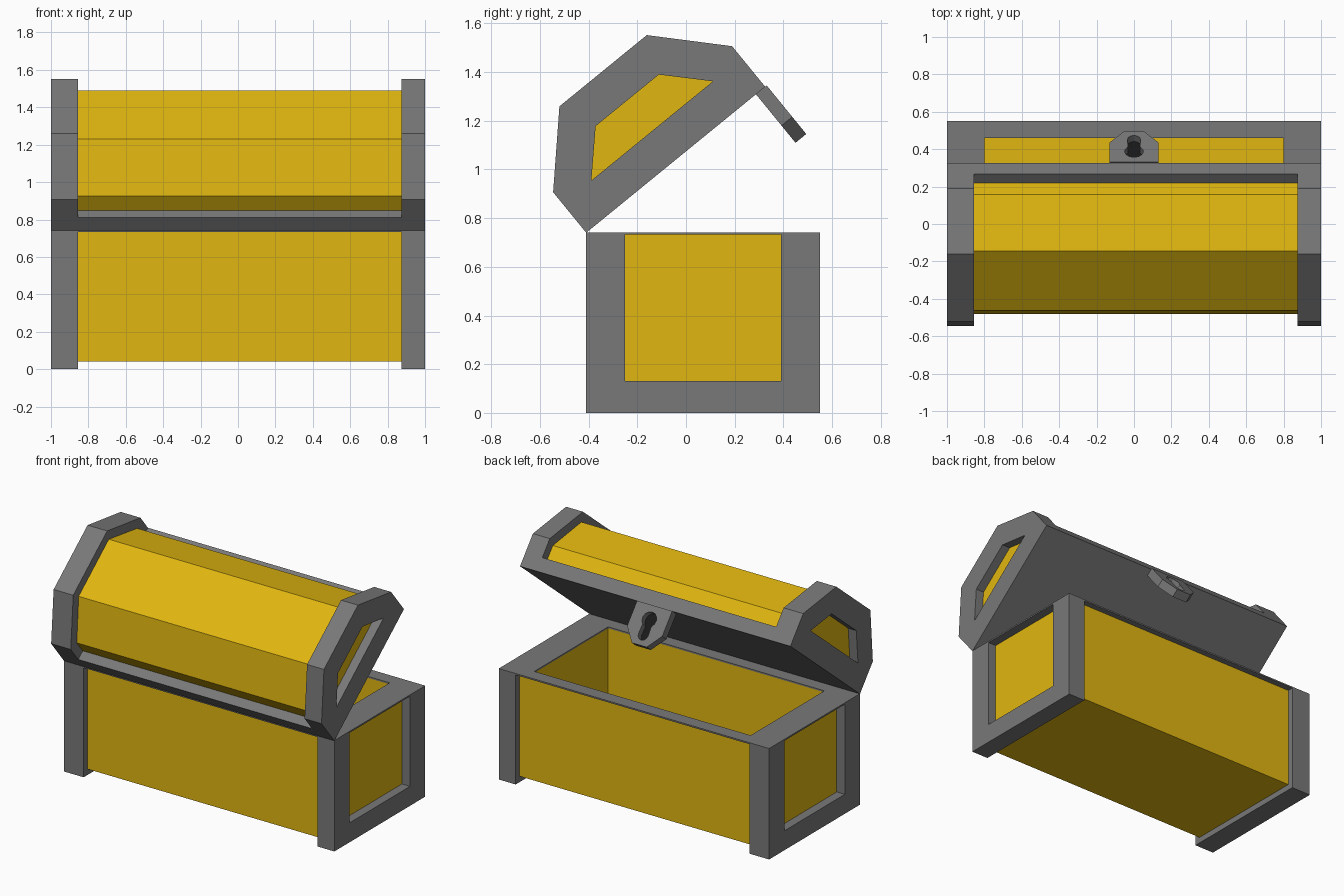
import bpy, bmesh
from math import radians, sin, cos, pi
from mathutils import Matrix, Vector

if "Cube" in bpy.data.objects:
    bpy.data.objects.remove(bpy.data.objects["Cube"])


def material(name, rgb):
    m = bpy.data.materials.new(name)
    m.diffuse_color = (*rgb, 1)
    m.use_nodes = True
    m.node_tree.nodes["Principled BSDF"].inputs["Base Color"].default_value = m.diffuse_color
    return m


GOLD = material("gold", (0.75, 0.47, 0.005))
IRON = material("iron", (0.19, 0.19, 0.19))
BLACK = material("black", (0.01, 0.01, 0.01))

# Axis maps: prisms are drawn as (a, b) outlines extruded along local x
ALONG_X = Matrix.Identity(4)
ALONG_Y = Matrix(((0, 1, 0, 0), (1, 0, 0, 0), (0, 0, 1, 0), (0, 0, 0, 1)))
ALONG_Z = Matrix(((0, 1, 0, 0), (0, 0, 1, 0), (1, 0, 0, 0), (0, 0, 0, 1)))
# The open lid swings about the front top edge of the box
LID = Matrix.Translation((0, -0.41, 0.74)) @ Matrix.Rotation(radians(39.2), 4, 'X')


def prism(name, loops, start, end, mat, mtx=ALONG_X):
    """Extrude an outline (first loop) with optional holes (other loops)."""
    bm = bmesh.new()
    edges = []
    for loop in loops:
        vs = [bm.verts.new((start, a, b)) for a, b in loop]
        edges += [bm.edges.new((vs[i - 1], vs[i])) for i in range(len(vs))]
    if len(loops) == 1:
        bm.faces.new(vs)
    else:
        bmesh.ops.triangle_fill(bm, edges=edges, use_beauty=True, normal=(1, 0, 0))
    ext = bmesh.ops.extrude_face_region(bm, geom=bm.faces[:], use_keep_orig=True)
    moved = [g for g in ext["geom"] if isinstance(g, bmesh.types.BMVert)]
    bmesh.ops.translate(bm, verts=moved, vec=Vector((end - start, 0, 0)))
    bmesh.ops.transform(bm, matrix=mtx, verts=bm.verts[:])
    bmesh.ops.recalc_face_normals(bm, faces=bm.faces[:])
    me = bpy.data.meshes.new(name)
    bm.to_mesh(me)
    bm.free()
    me.materials.append(mat)
    ob = bpy.data.objects.new(name, me)
    bpy.context.collection.objects.link(ob)
    return ob


def rect(a0, a1, b0, b1):
    return [(a0, b0), (a1, b0), (a1, b1), (a0, b1)]


# Box: hollow tub, floor and thin rim
opening = rect(-0.8, 0.8, -0.32, 0.46)
tub = rect(-0.94, 0.94, -0.37, 0.51)
prism("box_walls", [tub, opening], 0.1, 0.732, GOLD, ALONG_Z)
prism("box_floor", [tub], 0.04, 0.1, GOLD, ALONG_Z)
prism("box_rim", [rect(-1, 1, -0.41, 0.55), opening], 0.732, 0.742, IRON, ALONG_Z)

# Lid outlines, seen from the end
lid_outline = [(0, 0), (0.949, 0), (0.949, 0.215), (0.706, 0.472), (0.243, 0.472), (0, 0.215)]
lid_window = [(0.152, 0.153), (0.797, 0.153), (0.642, 0.315), (0.307, 0.315)]
lid_panel = [(0.062, 0.09), (0.887, 0.09), (0.887, 0.19), (0.68, 0.413), (0.269, 0.413), (0.062, 0.19)]
end_frame = [(-0.41, 0), (0.55, 0), (0.55, 0.732), (0.39, 0.732),
             (0.39, 0.13), (-0.25, 0.13), (-0.25, 0.732), (-0.41, 0.732)]

# End frames of box and lid
for side, x0, x1 in (("left", -1, -0.855), ("right", 0.875, 1)):
    prism(side + "_box_frame", [end_frame], x0, x1, IRON)
    prism(side + "_lid_frame", [lid_outline, lid_window], x0, x1, IRON, LID)

# Lid body and its base slab between the frames
prism("lid_panels", [lid_panel], -0.94, 0.94, GOLD, LID)
prism("lid_base", [rect(0, 0.949, 0, 0.09)], -0.855, 0.875, IRON, LID)

# Lock plate with keyhole
plate = [(-0.13, 0), (0.13, 0), (0.13, -0.166), (0.055, -0.257), (-0.055, -0.257), (-0.13, -0.166)]
keyhole = [(0.05 * cos(t), -0.09 + 0.05 * sin(t))
           for t in (radians(-50) + radians(280) * i / 10 for i in range(11))]
keyhole += [(0.035 * cos(t), -0.19 + 0.035 * sin(t))
            for t in (pi + pi * i / 6 for i in range(7))]
prism("lock_plate", [plate, keyhole], 0.9, 0.957, IRON, LID @ ALONG_Y)
prism("keyhole_back", [keyhole], 0.905, 0.915, BLACK, LID @ ALONG_Y)
